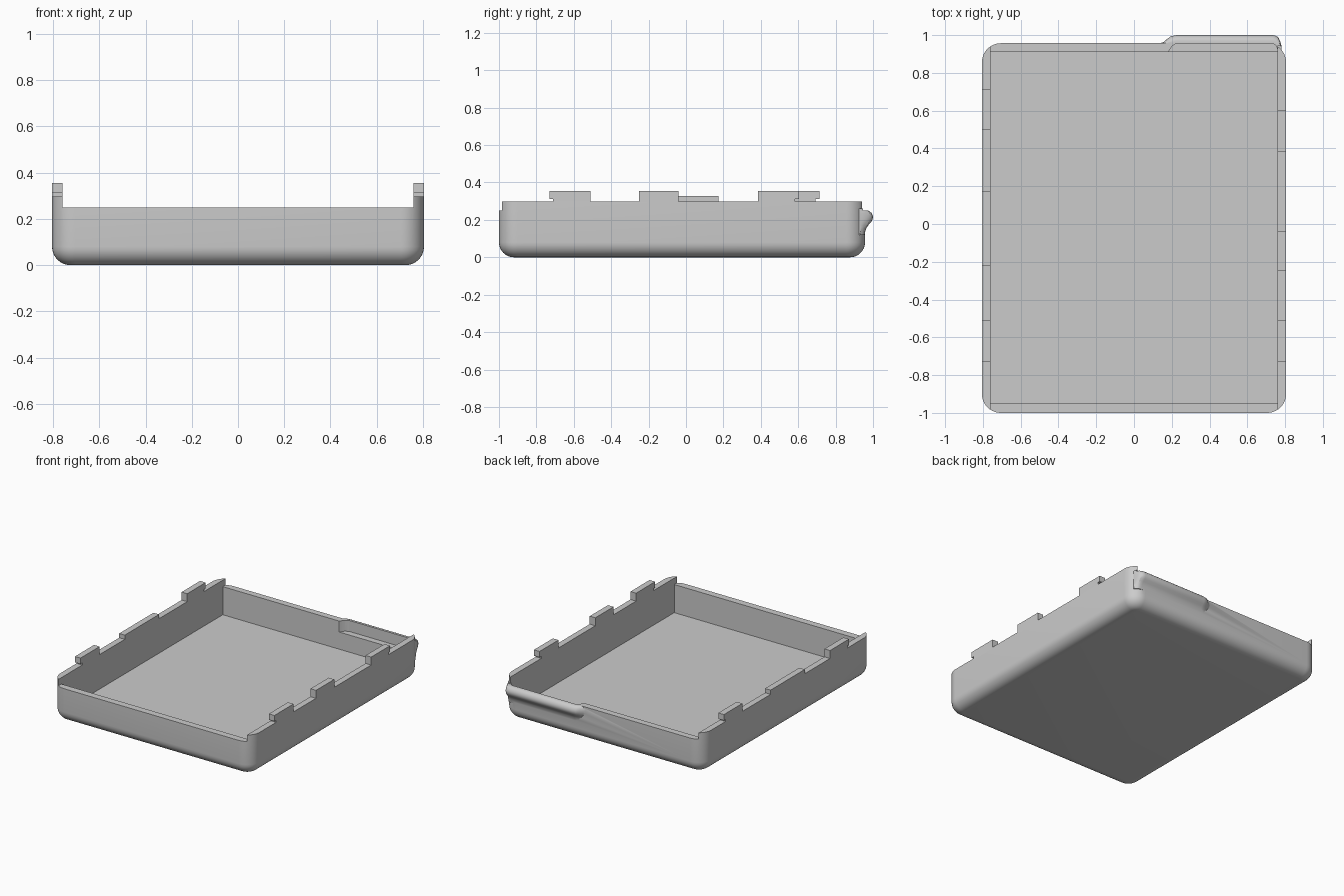
import bpy, bmesh, math

if "Cube" in bpy.data.objects:
    bpy.data.objects.remove(bpy.data.objects["Cube"])

grey = bpy.data.materials.new("plain grey")
grey.diffuse_color = (0.6, 0.6, 0.6, 1)
grey.use_nodes = True
grey.node_tree.nodes["Principled BSDF"].inputs["Base Color"].default_value = grey.diffuse_color


def loft(name, rings):
    """Closed solid skinned through a list of equal-length rings."""
    bm = bmesh.new()
    vs = [[bm.verts.new(p) for p in r] for r in rings]
    n = len(rings[0])
    bm.faces.new(vs[0])
    bm.faces.new(vs[-1])
    for a, b in zip(vs, vs[1:]):
        for i in range(n):
            j = (i + 1) % n
            bm.faces.new((a[i], a[j], b[j], b[i]))
    bmesh.ops.recalc_face_normals(bm, faces=bm.faces)
    me = bpy.data.meshes.new(name)
    bm.to_mesh(me)
    bm.free()
    me.materials.append(grey)
    ob = bpy.data.objects.new(name, me)
    bpy.context.collection.objects.link(ob)
    return ob


def prism(name, outline, z0, z1):
    return loft(name, [[(x, y, z) for x, y in outline] for z in (z0, z1)])


def box(name, x0, x1, y0, y1, z0, z1):
    return prism(name, [(x0, y0), (x1, y0), (x1, y1), (x0, y1)], z0, z1)


def combine(target, tool, operation):
    """Apply a boolean and throw the tool away."""
    m = target.modifiers.new("bool", 'BOOLEAN')
    m.operation = operation
    m.solver = 'EXACT'
    m.object = tool
    bpy.context.view_layer.objects.active = target
    bpy.ops.object.modifier_apply(modifier=m.name)
    bpy.data.objects.remove(tool, do_unlink=True)


def rounded(inset, z, steps=10):
    """Rounded rectangle ring of the tray outline."""
    r = 0.1 - inset
    ring = []
    for k, (cx, cy) in enumerate([(.705, .857), (-.705, .857), (-.705, -.9), (.705, -.9)]):
        for i in range(steps + 1):
            a = math.pi / 2 * (k + i / steps)
            ring.append((cx + r * math.cos(a), cy + r * math.sin(a), z))
    return ring


W, IN, LIP, LOW = 0.805, 0.76, 0.297, 0.25

# Tray body with rolled bottom edge
R = 0.08
rings = [rounded(R * (1 - math.sin(t)), R * (1 - math.cos(t)))
         for t in [math.pi / 2 * i / 8 for i in range(9)]]
tray = loft("tray_body", rings + [rounded(0, LIP)])

# Finger bead on the back wall, fading out at both ends
profile = [(.925, .26), (.972, .26), (.972, .25), (.982, .246), (.992, .237), (.998, .225),
           (1.0, .213), (.997, .2), (.988, .186), (.975, .172), (.965, .157),
           (.959, .14), (.955, .12), (.925, .12)]
stations = [(.13, .38), (.155, .5), (.175, .72), (.195, .92), (.225, 1), (.735, 1),
            (.752, .95), (.765, .82), (.774, .55), (.782, .2)]
bead = loft("bead", [[(x, .925 + (y - .925) * k, z) for y, z in profile] for x, k in stations])
combine(tray, bead, 'UNION')

# Lowered front and back rims, cavity and groove behind the bead
combine(tray, box("rim_cut", -IN, IN, -1.2, 1.2, LOW, 1), 'DIFFERENCE')
combine(tray, box("bead_cut", 0, 1, .946, 1.2, LOW, 1), 'DIFFERENCE')
combine(tray, box("cavity", -IN, IN, -.95, .91, .045, 1.1), 'DIFFERENCE')
groove = [(.17, .9), (.185, .915), (.2, .94), (.225, .956), (.735, .956),
          (.752, .945), (.759, .925), (.759, .9)]
combine(tray, prism("groove", groove, .17, 1.2), 'DIFFERENCE')
bpy.ops.object.select_all(action='DESELECT')
tray.select_set(True)
bpy.context.view_layer.objects.active = tray
bpy.ops.object.shade_smooth_by_angle(angle=math.radians(30))


def tab(name, side, y0, y1, hook):
    """Hooked tab on a side wall: hook is the end (-1 or 1) that overhangs."""
    a, b = sorted((side * IN, side * W))
    s0 = y0 + (.02 if hook < 0 else 0)
    s1 = y1 - (.02 if hook > 0 else 0)
    pts = [(s0, LIP - .01), (s1, LIP - .01), (s1, .312), (y1, .312),
           (y1, .355), (y0, .355), (y0, .312), (s0, .312)]
    clean = [p for i, p in enumerate(pts) if p != pts[i - 1]]
    loft(name, [[(x, y, z) for y, z in clean] for x in (a, b)])


# Locking tabs
tab("right_front_tab", 1, -.73, -.51, -1)
tab("right_middle_tab", 1, -.25, -.04, 0)
tab("right_back_tab", 1, .385, .603, 1)
tab("left_front_tab", -1, -.73, -.51, -1)
tab("left_back_tab", -1, .5, .713, 1)

# Low strip on the left wall
box("left_strip", -W, -IN, -.22, .175, LIP - .01, .328)
